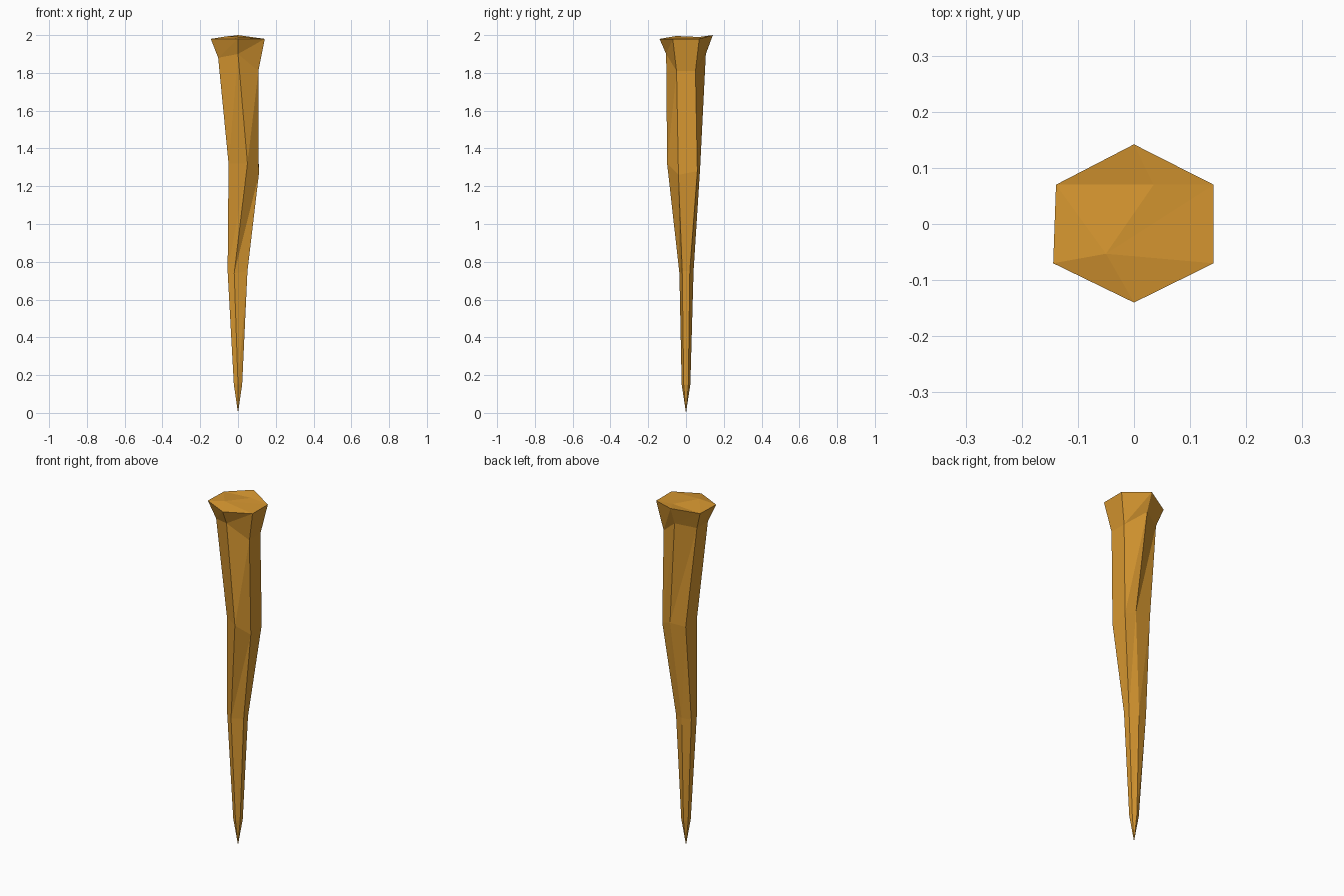
import bpy
import bmesh

default_cube = bpy.data.objects.get("Cube")
if default_cube:
    bpy.data.objects.remove(default_cube, do_unlink=True)


def make_material(name, colour):
    material = bpy.data.materials.new(name)
    material.use_nodes = True
    material.diffuse_color = colour
    material.node_tree.nodes["Principled BSDF"].inputs["Base Color"].default_value = colour
    return material


def add_point(mesh, point):
    # Profile points are given in hundredths of a unit
    return mesh.verts.new([value / 100 for value in point])


def bridge(mesh, lower, upper):
    # Join two rings with triangles that all slant the same way
    count = len(lower)
    for i in range(count):
        j = (i + 1) % count
        mesh.faces.new((lower[i], lower[j], upper[j]))
        mesh.faces.new((lower[i], upper[j], upper[i]))


# Six-sided rings from the point upward, each listed counterclockwise
# from the front corner: front, right pair, back, left pair
point_ring = [(0, -2.3, 15), (2.2, -1.2, 15), (2.2, 1.2, 15),
              (0, 2.3, 15), (-2.2, 1.2, 15), (-2.2, -1.2, 15)]
lower_ring = [(-2, -3.5, 74), (5, -2, 75), (5, 2, 75),
              (0, 4, 75), (-5.5, 3, 75), (-5.5, -2, 75)]
bend_ring = [(5, -10, 132), (11, -4, 126), (11, 6, 128),
             (5, 7.5, 130), (-4.7, 7, 130), (-5, -3, 132)]
neck_ring = [(0, -10.5, 190), (10.8, -5, 181), (10.8, 5, 181),
             (0, 10.5, 190), (-10.5, 5, 188), (-10.5, -5, 188)]
head_ring = [(0, -14, 198), (14.2, -7, 198), (14.2, 7, 198),
             (0, 14.2, 200), (-13.9, 7, 198), (-14.4, -7, 198)]

mesh = bmesh.new()
rings = [[add_point(mesh, p) for p in ring]
         for ring in (point_ring, lower_ring, bend_ring, neck_ring, head_ring)]

# Sharp tip
tip = add_point(mesh, (0, 0, 0))
for i, corner in enumerate(rings[0]):
    mesh.faces.new((tip, rings[0][(i + 1) % len(rings[0])], corner))

# Crooked shaft and flared head
for lower, upper in zip(rings, rings[1:]):
    bridge(mesh, lower, upper)

# Dented top of the head, with two raised points
front, right_front, right_back, back, left_back, left_front = rings[-1]
front_bump = add_point(mesh, (-5, -5.3, 199.5))
back_bump = add_point(mesh, (3.5, 7, 199))
for corners in ((front, right_front, front_bump),
                (right_front, right_back, front_bump),
                (right_back, back_bump, front_bump),
                (right_back, back, back_bump),
                (back, left_back, back_bump),
                (left_back, front_bump, back_bump),
                (left_back, left_front, front_bump),
                (left_front, front, front_bump)):
    mesh.faces.new(corners)

bmesh.ops.recalc_face_normals(mesh, faces=mesh.faces)
data = bpy.data.meshes.new("spike")
mesh.to_mesh(data)
mesh.free()
data.materials.append(make_material("golden_brown", (0.68, 0.31, 0.03, 1)))
spike = bpy.data.objects.new("spike", data)
bpy.context.collection.objects.link(spike)
